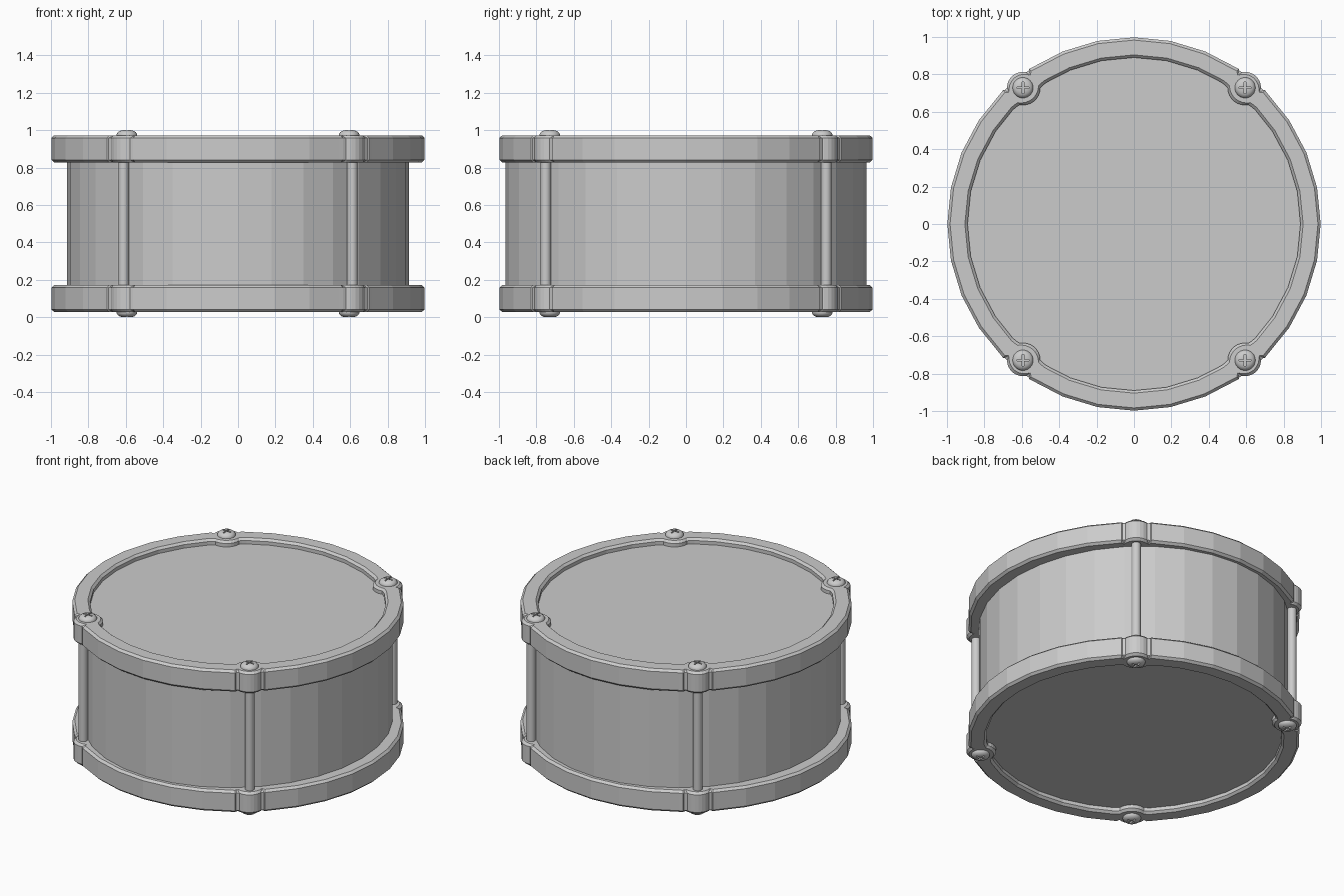
import bpy, bmesh
from math import sin, cos, pi, radians, sqrt

if "Cube" in bpy.data.objects:
    bpy.data.objects.remove(bpy.data.objects["Cube"])

SIDES = 32
LUG_R = 0.94
LUG_A = radians(50.8)
LUGS = [LUG_A, pi - LUG_A, pi + LUG_A, 2 * pi - LUG_A]


def new_object(name, bm):
    bmesh.ops.recalc_face_normals(bm, faces=bm.faces)
    me = bpy.data.meshes.new(name)
    bm.to_mesh(me)
    bm.free()
    ob = bpy.data.objects.new(name, me)
    bpy.context.collection.objects.link(ob)
    return ob


def loft(name, rings, closed=False, cap=True):
    """Skin a list of equal-length point rings."""
    bm = bmesh.new()
    vs = [[bm.verts.new(p) for p in r] for r in rings]
    n = len(vs[0])
    pairs = list(zip(vs, vs[1:])) + ([(vs[-1], vs[0])] if closed else [])
    for a, b in pairs:
        for i in range(n):
            j = (i + 1) % n
            bm.faces.new((a[i], a[j], b[j], b[i]))
    if cap and not closed:
        bm.faces.new(vs[0])
        bm.faces.new(vs[-1])
    return new_object(name, bm)


def circle(rx, ry, z, n=SIDES, c=(0, 0)):
    return [(c[0] + rx * cos(2 * pi * i / n), c[1] + ry * sin(2 * pi * i / n), z)
            for i in range(n)]


def smooth(ob, angle=35):
    bpy.ops.object.select_all(action='DESELECT')
    ob.select_set(True)
    bpy.context.view_layer.objects.active = ob
    bpy.ops.object.shade_smooth_by_angle(angle=radians(angle))


def hoop_outline(base, side, lug):
    """Faceted circle with a rounded bulge at each lug."""
    half = [(0.115, sqrt(base ** 2 - 0.115 ** 2)),
            (0.09, sqrt(base ** 2 - 0.09 ** 2) + side * 0.003)]
    arc_max = 60 if side > 0 else 50
    half += [(lug * sin(radians(arc_max * k / 4)), LUG_R + side * lug * cos(radians(arc_max * k / 4)))
             for k in (4, 3, 2, 1)]
    bulge = ([(-t, u) for t, u in half] + [(0, LUG_R + side * lug)]
             + half[::-1])
    entries = [(2 * pi * i / SIDES, None) for i in range(SIDES)
               if all(abs(2 * pi * i / SIDES - a) > 0.14 for a in LUGS)]
    entries += [(a, bulge) for a in LUGS]
    pts = []
    for a, b in sorted(entries, key=lambda e: e[0]):
        for t, u in (b or [(0, base)]):
            pts.append((u * cos(a) - t * sin(a), u * sin(a) + t * cos(a)))
    return pts


# Shell, slightly oval, with the two drum skins as its ends
loft("drum_shell", [circle(0.915, 0.965, 0.1), circle(0.915, 0.965, 0.9)], cap=False)
for name, z0, z1 in (("top_skin", 0.90, 0.935), ("bottom_skin", 0.065, 0.10)):
    loft(name, [circle(0.94, 0.94, z0), circle(0.94, 0.94, z1)])

# Chamfered hoops with lugs
outer = hoop_outline(0.998, 1, 0.085)
inner = hoop_outline(0.89, -1, 0.093)
for name, z0, z1 in (("top_hoop", 0.828, 0.972), ("bottom_hoop", 0.028, 0.172)):
    ring = [[(x, y, z) for x, y in o]
            for o, z in ((outer, z0), (outer, z1), (inner, z1), (inner, z0))]
    hoop = loft(name, ring, closed=True)
    bev = hoop.modifiers.new("chamfer", 'BEVEL')
    bev.width = 0.014
    bev.segments = 1
    bev.limit_method = 'ANGLE'
    bev.angle_limit = radians(60)

# Screw head: dome with a cross recess
profile = [(0.055, 0.965), (0.055, 0.978), (0.049, 0.988), (0.038, 0.996), (0.022, 1.0)]
head = loft("screw_head", [circle(r, r, z, 24) for r, z in profile])
for sx, sy in ((0.032, 0.005), (0.005, 0.032)):
    box = [(sx, sy), (-sx, sy), (-sx, -sy), (sx, -sy)]
    cutter = loft("slot_cutter", [[(x, y, z) for x, y in box] for z in (0.986, 1.02)])
    mod = head.modifiers.new("slot", 'BOOLEAN')
    mod.operation = 'DIFFERENCE'
    mod.solver = 'EXACT'
    mod.object = cutter
    cutter.hide_render = True
dg = bpy.context.evaluated_depsgraph_get()
head_mesh = bpy.data.meshes.new_from_object(head.evaluated_get(dg))
for ob in list(bpy.data.objects):
    if ob.name.startswith(("slot_cutter", "screw_head")):
        bpy.data.objects.remove(ob)

# Tension rods and the screws at both ends
for a in LUGS:
    x, y = 0.968 * cos(a), 0.968 * sin(a)
    smooth(loft("tension_rod", [circle(0.028, 0.028, z, 16, (x, y)) for z in (0.15, 0.85)]))
    for flip in (False, True):
        ob = bpy.data.objects.new("bottom_screw" if flip else "top_screw", head_mesh.copy())
        bpy.context.collection.objects.link(ob)
        ob.location = (LUG_R * cos(a), LUG_R * sin(a), 1.0 if flip else 0)
        ob.rotation_euler.x = pi if flip else 0
        smooth(ob)
